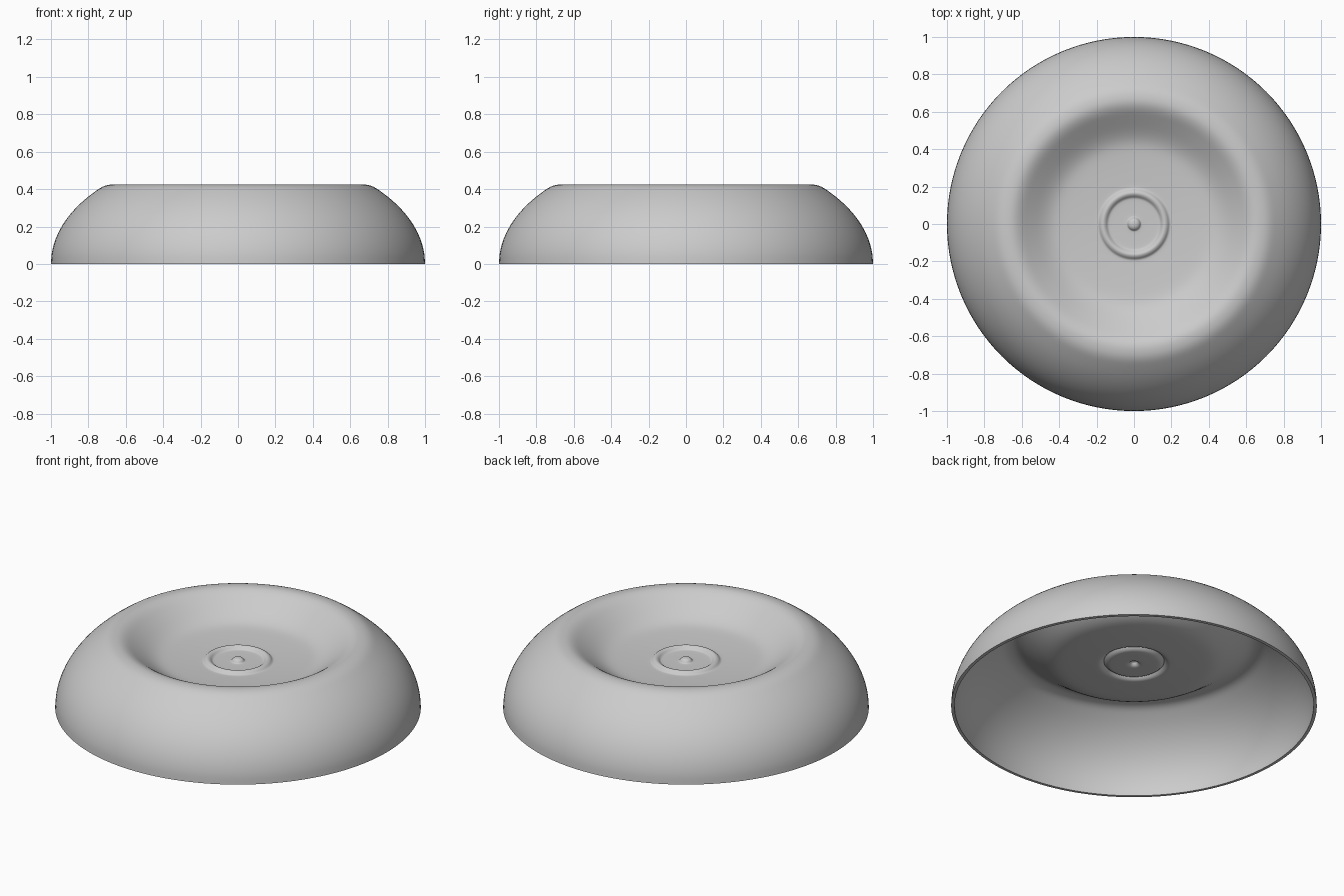
import bpy
import bmesh
import math
from mathutils import Matrix, Vector

cube = bpy.data.objects.get("Cube")
if cube:
    bpy.data.objects.remove(cube, do_unlink=True)

SEGMENTS = 128
WALL = 0.018


def smooth_path(points, steps):
    """Catmull-Rom curve through the points."""
    pts = [Vector(p) for p in points]
    pts = [2 * pts[0] - pts[1]] + pts + [2 * pts[-1] - pts[-2]]
    path = []
    for a, b, c, d in zip(pts, pts[1:], pts[2:], pts[3:]):
        for i in range(steps):
            t = i / steps
            path.append(0.5 * (2 * b + (c - a) * t + (2 * a - 5 * b + 4 * c - d) * t ** 2
                               + (3 * b - a - 3 * c + d) * t ** 3))
    return path + [pts[-2]]


# Outer dome: a quarter of an ellipse, cut off at the rounded rim
dome = [(math.cos(0.088 * i), 0.6 * math.sin(0.088 * i)) for i in range(9)]
# Rim, sloping dish wall and nearly flat floor
dish = [(0.725, 0.412), (0.69, 0.423), (0.65, 0.424), (0.61, 0.409), (0.56, 0.375),
        (0.50, 0.334), (0.45, 0.308), (0.40, 0.295), (0.32, 0.288), (0.25, 0.284), (0.205, 0.282)]
# Raised ring around the centre
ring = [(0.19, 0.284), (0.178, 0.295), (0.165, 0.300), (0.152, 0.295), (0.14, 0.284), (0.125, 0.281)]
# Small round knob in the middle
knob = [(0.08, 0.280), (0.05, 0.280), (0.037, 0.282), (0.030, 0.292), (0.018, 0.300), (0, 0.303)]

# Lathe the profile around the z axis
bm = bmesh.new()
verts = [bm.verts.new((p.x, 0, p.y)) for p in smooth_path(dome + dish + ring + knob, 3)]
edges = [bm.edges.new(pair) for pair in zip(verts, verts[1:])]
bmesh.ops.spin(bm, geom=verts + edges, cent=(0, 0, 0), axis=(0, 0, 1),
               angle=math.tau, steps=SEGMENTS, use_duplicate=False)
bmesh.ops.remove_doubles(bm, verts=bm.verts, dist=0.0001)
bmesh.ops.recalc_face_normals(bm, faces=bm.faces)
middle = min(bm.faces, key=lambda f: f.calc_center_median().xy.length)
if middle.normal.z < 0:
    bmesh.ops.reverse_faces(bm, faces=bm.faces)
mesh = bpy.data.meshes.new("domed_shell")
bm.to_mesh(mesh)
bm.free()

shell = bpy.data.objects.new("domed_shell", mesh)
bpy.context.collection.objects.link(shell)

# Single grey material
grey = bpy.data.materials.new("light_grey")
grey.use_nodes = True
color = (0.6, 0.6, 0.6, 1)
grey.diffuse_color = color
grey.node_tree.nodes["Principled BSDF"].inputs["Base Color"].default_value = color
mesh.materials.append(grey)

# Thin wall grown inward, open underneath
solid = shell.modifiers.new("wall_thickness", 'SOLIDIFY')
solid.thickness = WALL
solid.offset = -1
bpy.context.view_layer.objects.active = shell
shell.select_set(True)
bpy.ops.object.modifier_apply(modifier=solid.name)
bpy.ops.object.shade_smooth_by_angle(angle=math.radians(40))
